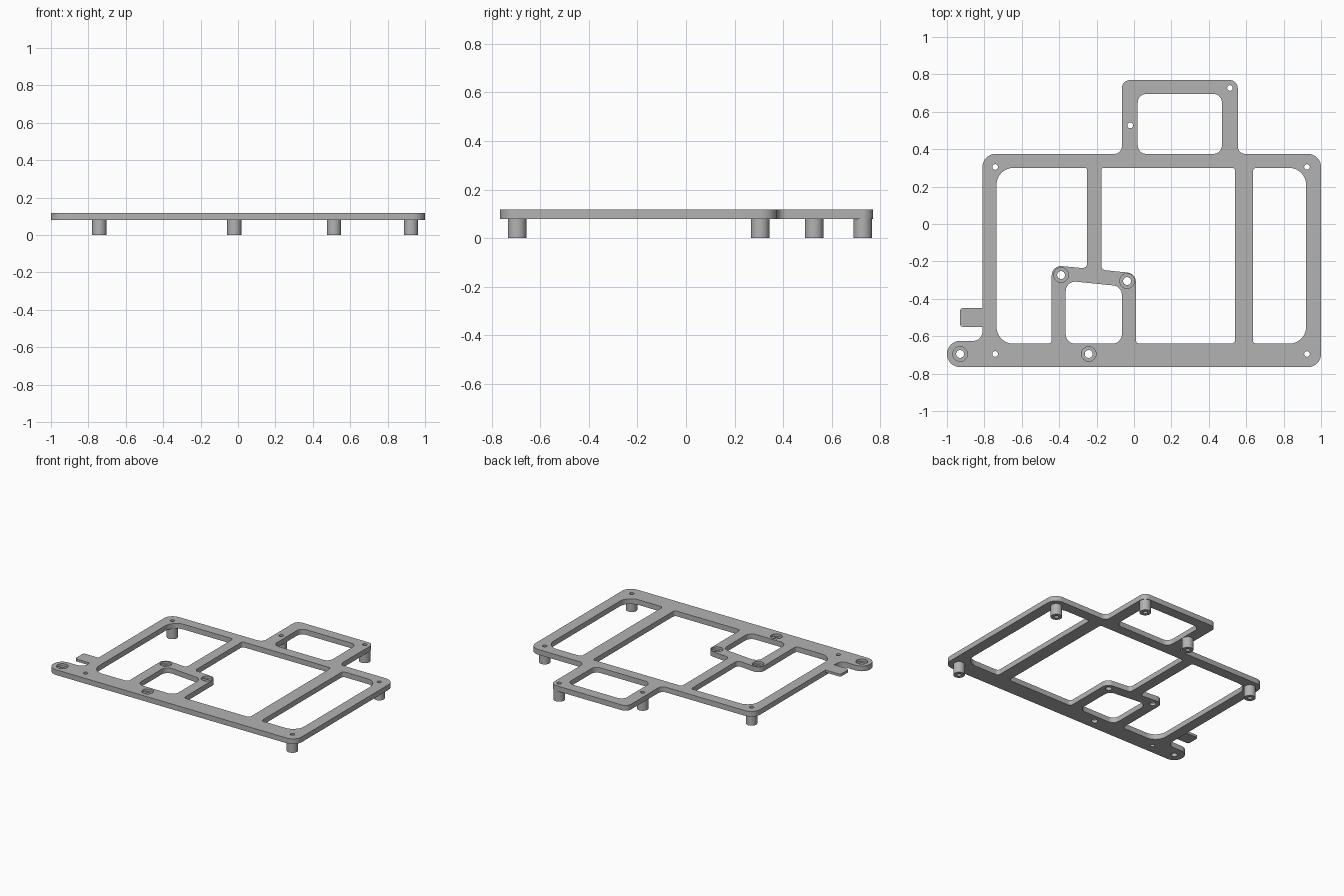
import bpy
import bmesh
from math import pi, cos, sin, tan, radians
from mathutils import Vector

cube = bpy.data.objects.get("Cube")
if cube:
    bpy.data.objects.remove(cube, do_unlink=True)

BOTTOM, TOP = 0.08, 0.118
SEAT = 0.1          # floor of the screw recesses

grey = bpy.data.materials.new("plain grey")
grey.use_nodes = True
grey.diffuse_color = (0.45, 0.45, 0.45, 1)
grey.node_tree.nodes["Principled BSDF"].inputs["Base Color"].default_value = grey.diffuse_color


def circle(x, y, r, n=32):
    return [(x + r * cos(2 * pi * i / n), y + r * sin(2 * pi * i / n)) for i in range(n)]


def rounded(corners, steps=8):
    """Outline with each (x, y, radius) corner replaced by an arc."""
    out = []
    for i, (x, y, r) in enumerate(corners):
        p = Vector((x, y))
        a = (Vector(corners[i - 1][:2]) - p).normalized()
        b = (Vector(corners[(i + 1) % len(corners)][:2]) - p).normalized()
        half = a.angle(b) / 2
        centre = p + (a + b).normalized() * (r / sin(half))
        start = p + a * (r / tan(half)) - centre
        end = p + b * (r / tan(half)) - centre
        sweep = pi - 2 * half
        for k in range(steps + 1):
            t = k / steps
            v = (start * sin((1 - t) * sweep) + end * sin(t * sweep)) / sin(sweep)
            out.append(tuple(centre + v))
    return out


def box_corners(x0, x1, y0, y1, r):
    return [(x0, y0, r), (x1, y0, r), (x1, y1, r), (x0, y1, r)]


def add_mesh(name, mesh):
    mesh.materials.clear()
    mesh.materials.append(grey)
    mesh.shade_smooth()
    mesh.set_sharp_from_angle(angle=radians(30))
    obj = bpy.data.objects.new(name, mesh)
    bpy.context.collection.objects.link(obj)
    return obj


def extruded(name, loops, z0, z1):
    """Solid from a first outline with the remaining loops as holes."""
    curve = bpy.data.curves.new(name, "CURVE")
    curve.dimensions = "2D"
    curve.fill_mode = "BOTH"
    curve.extrude = (z1 - z0) / 2
    for loop in loops:
        s = curve.splines.new("POLY")
        s.points.add(len(loop) - 1)
        for pt, (x, y) in zip(s.points, loop):
            pt.co = (x, y, 0, 1)
        s.use_cyclic_u = True
    tmp = bpy.data.objects.new(name + "_outline", curve)
    bpy.context.collection.objects.link(tmp)
    deps = bpy.context.evaluated_depsgraph_get()
    mesh = bpy.data.meshes.new_from_object(tmp.evaluated_get(deps))
    bpy.data.objects.remove(tmp, do_unlink=True)
    bm = bmesh.new()
    bm.from_mesh(mesh)
    bmesh.ops.remove_doubles(bm, verts=bm.verts, dist=0.00005)
    bmesh.ops.translate(bm, verts=bm.verts, vec=(0, 0, (z0 + z1) / 2))
    bmesh.ops.recalc_face_normals(bm, faces=bm.faces)
    bm.to_mesh(mesh)
    bm.free()
    mesh.name = name
    return add_mesh(name, mesh)


# Outer edge of the frame, with the screw lobe and the rear bracket
outline = rounded([
    (-1, -0.765, 0.069), (1, -0.765, 0.07), (1, 0.375, 0.07),
    (0.555, 0.375, 0.04), (0.555, 0.77, 0.045), (-0.065, 0.77, 0.045),
    (-0.065, 0.375, 0.04), (-0.81, 0.375, 0.07), (-0.81, -0.625, 0.05),
    (-1, -0.625, 0.069)])

# Openings between the bars
left_opening = rounded([
    (-0.735, -0.64, 0.09), (-0.44, -0.64, 0.02), (-0.44, -0.22, 0.05),
    (-0.25, -0.238, 0.025), (-0.25, 0.3, 0.015), (-0.735, 0.3, 0.09)])
middle_opening = rounded([
    (0.01, -0.64, 0.02), (0.54, -0.64, 0.02), (0.54, 0.3, 0.015),
    (-0.175, 0.3, 0.015), (-0.175, -0.245, 0.025), (0.01, -0.264, 0.05)])
right_opening = rounded([
    (0.635, -0.64, 0.02), (0.92, -0.64, 0.09), (0.92, 0.3, 0.09), (0.635, 0.3, 0.02)])
small_opening = rounded([
    (-0.365, -0.64, 0.05), (-0.065, -0.64, 0.05),
    (-0.065, -0.333, 0.05), (-0.365, -0.303, 0.05)])
rear_opening = rounded(box_corners(0.02, 0.47, 0.375, 0.695, 0.045))

# Screw positions
posts = {"rear_left": (0.925, 0.305), "rear_right": (-0.742, 0.305),
         "front_left": (0.925, -0.695), "bracket_left": (0.513, 0.727),
         "bracket_right": (-0.02, 0.527)}
plain_holes = list(posts.values()) + [(-0.742, -0.695)]
recesses = [(-0.93, -0.695), (-0.242, -0.695), (-0.39, -0.273), (-0.037, -0.305)]

loops = [outline, left_opening, middle_opening, right_opening, small_opening, rear_opening]
loops += [circle(x, y, 0.015) for x, y in plain_holes]
loops += [circle(x, y, 0.021) for x, y in recesses]
plate = extruded("mounting_plate", loops, BOTTOM, TOP)

# Sink the wider screw recesses into the top of the plate
cutters = []
for i, (x, y) in enumerate(recesses):
    cutter = extruded(f"recess_cutter_{i}", [circle(x, y, 0.039)], SEAT, TOP + 0.05)
    cutter.hide_render = True
    cutters.append(cutter)
    mod = plate.modifiers.new("recess", "BOOLEAN")
    mod.operation = "DIFFERENCE"
    mod.solver = "EXACT"
    mod.object = cutter
deps = bpy.context.evaluated_depsgraph_get()
cut_mesh = bpy.data.meshes.new_from_object(plate.evaluated_get(deps))
for obj in cutters + [plate]:
    bpy.data.objects.remove(obj, do_unlink=True)
add_mesh("mounting_plate", cut_mesh)

# Thin side tab, flush with the top
tab = rounded([(-0.93, -0.55, 0.015), (-0.81, -0.55, 0.001),
               (-0.81, -0.45, 0.001), (-0.93, -0.45, 0.015)], 4)
extruded("side_tab", [tab], SEAT, TOP)

# Hollow standoff posts under the plate
for name, (x, y) in posts.items():
    extruded(name + "_post", [circle(x, y, 0.038), circle(x, y, 0.015)], 0, BOTTOM)
